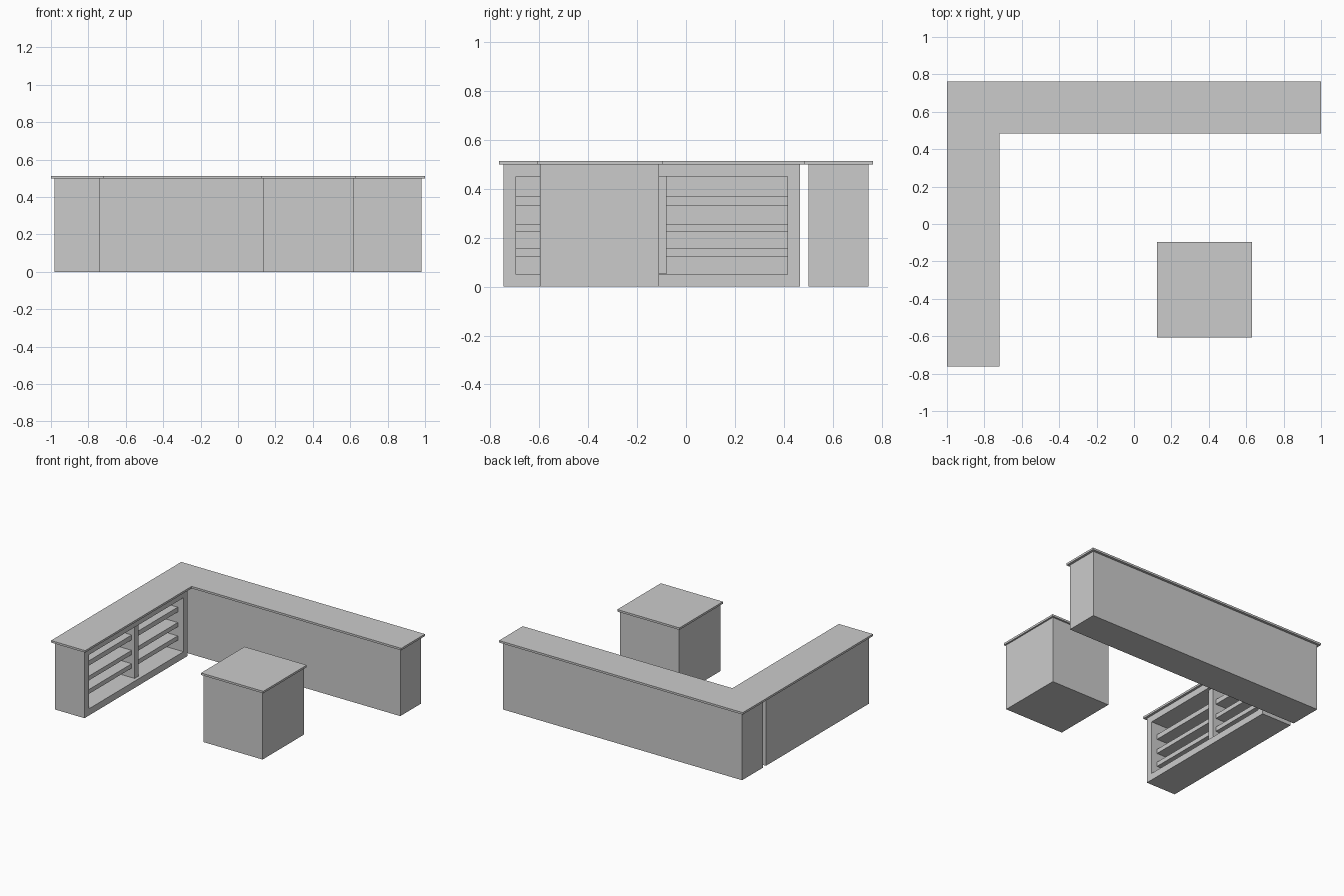
import bpy, bmesh

if "Cube" in bpy.data.objects:
    bpy.data.objects.remove(bpy.data.objects["Cube"])

def prism(name, pts, z0, z1):
    """Extrude a flat outline from z0 to z1."""
    bm = bmesh.new()
    face = bm.faces.new([bm.verts.new((x, y, z0)) for x, y in pts])
    ext = bmesh.ops.extrude_face_region(bm, geom=[face])
    verts = [v for v in ext["geom"] if isinstance(v, bmesh.types.BMVert)]
    bmesh.ops.translate(bm, verts=verts, vec=(0, 0, z1 - z0))
    bmesh.ops.recalc_face_normals(bm, faces=bm.faces)
    me = bpy.data.meshes.new(name)
    bm.to_mesh(me)
    bm.free()
    ob = bpy.data.objects.new(name, me)
    bpy.context.collection.objects.link(ob)
    return ob

def box(name, x0, x1, y0, y1, z0, z1):
    return prism(name, [(x0, y0), (x1, y0), (x1, y1), (x0, y1)], z0, z1)

H, TOP = 0.498, 0.513

# L-shaped worktop
prism("corner_worktop", [(-1, -0.763), (-0.72, -0.763), (-0.72, 0.485),
                         (1, 0.485), (1, 0.763), (-1, 0.763)], H, TOP)

# long rear cabinet
box("rear_cabinet", -0.982, 0.982, 0.5, 0.745, 0, H)

# side cabinet with an open front facing +x
cabinet = box("side_cabinet", -0.982, -0.738, -0.745, 0.465, 0, H)
cutter = box("opening_cutter", -0.955, -0.6, -0.695, 0.415, 0.05, 0.45)
cutter.hide_render = True
cutter.hide_viewport = True
cutter.display_type = 'WIRE'
mod = cabinet.modifiers.new("opening", 'BOOLEAN')
mod.operation = 'DIFFERENCE'
mod.solver = 'EXACT'
mod.object = cutter

# upright divider and two bays of shelves
box("shelf_divider", -0.957, -0.76, -0.125, -0.08, 0.052, 0.45)
for i, (z0, z1) in enumerate([(0.122, 0.155), (0.222, 0.254), (0.332, 0.368)]):
    box(f"front_shelf_{i}", -0.957, -0.785, -0.697, -0.123, z0, z1)
    box(f"rear_shelf_{i}", -0.957, -0.785, -0.082, 0.417, z0, z1)

# island
box("island_cabinet", 0.133, 0.62, -0.597, -0.11, 0, H)
box("island_worktop", 0.122, 0.632, -0.607, -0.097, H, TOP)
